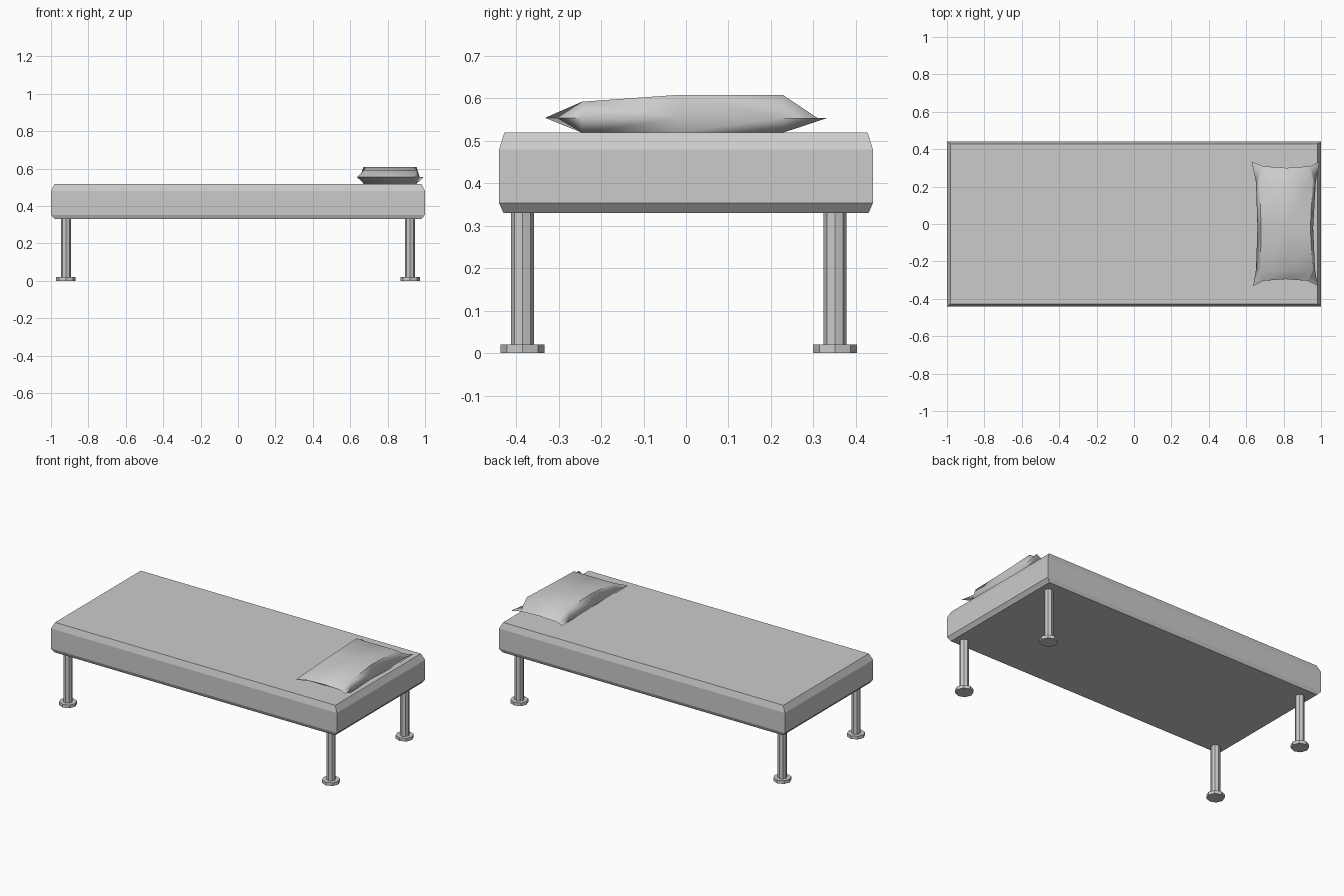
import bpy, bmesh, math

if "Cube" in bpy.data.objects:
    bpy.data.objects.remove(bpy.data.objects["Cube"])


def make_object(name, bm, smooth_angle=None):
    bmesh.ops.recalc_face_normals(bm, faces=bm.faces)
    mesh = bpy.data.meshes.new(name)
    bm.to_mesh(mesh)
    bm.free()
    ob = bpy.data.objects.new(name, mesh)
    bpy.context.collection.objects.link(ob)
    if smooth_angle:
        bpy.ops.object.select_all(action='DESELECT')
        bpy.context.view_layer.objects.active = ob
        ob.select_set(True)
        bpy.ops.object.shade_smooth_by_angle(angle=math.radians(smooth_angle))
    return ob


def bridge(bm, rings):
    for a, b in zip(rings, rings[1:]):
        for i in range(len(a)):
            j = (i + 1) % len(a)
            bm.faces.new((a[i], a[j], b[j], b[i]))


# Mattress: stacked rectangles with chamfered top and bottom edges
bm = bmesh.new()
rings = []
for x, y, z in ((0.98, 0.43, 0.33), (1, 0.44, 0.353), (1, 0.44, 0.48), (0.98, 0.428, 0.519)):
    rings.append([bm.verts.new((sx * x, sy * y, z))
                  for sx, sy in ((-1, -1), (1, -1), (1, 1), (-1, 1))])
bridge(bm, rings)
bm.faces.new(rings[0])
bm.faces.new(rings[-1])
make_object("mattress", bm)


# Legs: octagonal posts on wider octagonal feet
def leg(name, cx, cy):
    bm = bmesh.new()
    rings = []
    for r, z in ((0.026, 0.0), (0.052, 0.0), (0.052, 0.02), (0.027, 0.02), (0.027, 0.332)):
        rings.append([bm.verts.new((cx + r * math.cos(k * math.pi / 4),
                                    cy + r * math.sin(k * math.pi / 4), z)) for k in range(8)])
    bridge(bm, rings)
    bm.faces.new(rings[0])
    bm.faces.new(rings[-1])
    make_object(name, bm)


for side, cx in (("left", -0.92), ("right", 0.92)):
    for place, cy in (("front", -0.385), ("back", 0.351)):
        leg(f"{place}_{side}_leg", cx, cy)

# Pillow: two grids sharing a seam, with pinched corners
# per row: seam/inner x on the left and right, y at corner and middle, top z
rows = [
    (0.637, 0.69, 0.93, 0.983, -0.332, -0.295, 0.554),
    (0.652, 0.675, 0.955, 0.968, -0.245, -0.245, 0.592),
    (0.660, 0.680, 0.943, 0.958, -0.02, -0.02, 0.608),
    (0.652, 0.670, 0.955, 0.972, 0.225, 0.228, 0.608),
    (0.629, 0.69, 0.94, 0.992, 0.334, 0.300, 0.554),
]
bm = bmesh.new()
seam_z, base_z = 0.554, 0.519
grids = ([], [])
for i, (x0, x1, x3, x4, y_edge, y_mid, top) in enumerate(rows):
    y_in = y_mid * 1.03 if i in (0, 4) else y_mid
    pts = [(x0, y_edge), (x1, y_in), ((x1 + x3) / 2, y_mid), (x3, y_in), (x4, y_edge)]
    for g, z in enumerate((top, base_z)):
        row = []
        for j, (x, y) in enumerate(pts):
            rim = i in (0, 4) or j in (0, 4)
            if rim and g == 1:
                row.append(grids[0][i][j])
            else:
                row.append(bm.verts.new((x, y, seam_z if rim else z)))
        grids[g].append(row)
for g in grids:
    for i in range(4):
        for j in range(4):
            bm.faces.new((g[i][j], g[i][j + 1], g[i + 1][j + 1], g[i + 1][j]))
make_object("pillow", bm, 60)
